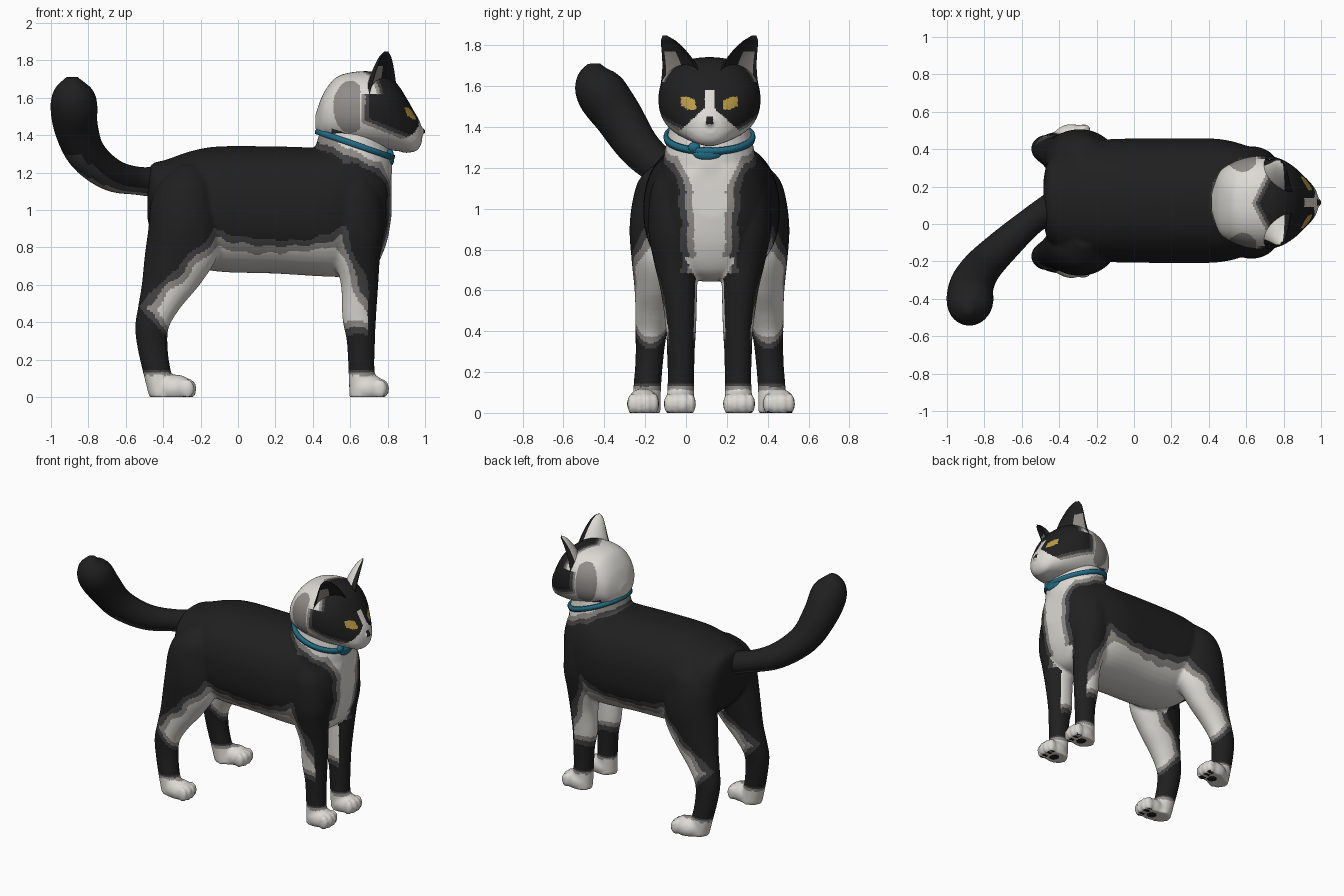
import bpy, bmesh, math
from mathutils import Vector

if "Cube" in bpy.data.objects:
    bpy.data.objects.remove(bpy.data.objects["Cube"])

# ---- flat colours
COLOURS = [("black fur", (0.014, 0.014, 0.014)), ("charcoal fur", (0.055, 0.053, 0.056)),
           ("grey fur", (0.28, 0.265, 0.25)), ("white fur", (0.72, 0.70, 0.66)),
           ("teal collar", (0.015, 0.15, 0.24)), ("amber eye", (0.50, 0.33, 0.06))]
BLACK, CHARCOAL, GREY, WHITE, TEAL, AMBER = range(6)
MATS = []
for name, c in COLOURS:
    m = bpy.data.materials.new(name)
    m.diffuse_color = (*c, 1)
    m.use_nodes = True
    m.node_tree.nodes["Principled BSDF"].inputs["Base Color"].default_value = m.diffuse_color
    MATS.append(m)
YC = 0.115          # the cat's own centre plane
X, Y, Z = Vector((1, 0, 0)), Vector((0, 1, 0)), Vector((0, 0, 1))


def resample(rows, n=5):
    """Catmull-Rom interpolation of ring rows."""
    out = []
    for i in range(len(rows) - 1):
        a, b, c, d = (rows[max(i - 1, 0)], rows[i], rows[i + 1], rows[min(i + 2, len(rows) - 1)])
        for k in range(n):
            t = k / n
            out.append([0.5 * (2 * q + (r - p) * t + (2 * p - 5 * q + 4 * r - s) * t * t
                        + (3 * q - p - 3 * r + s) * t ** 3) for p, q, r, s in zip(a, b, c, d)])
    return out + [list(rows[-1])]


def power(c, e):
    return math.copysign(abs(c) ** (2 / e), c)


def loft(bm, rows, u=None, v=None, seg=28, e=2.0):
    """Rows of (x, y, z, radius along u, radius along v); without u, v it follows the path."""
    rows = resample(rows)
    rings = []
    for i, (x, y, z, a, b) in enumerate(rows):
        uu, vv = u, v
        if u is None:
            tan = Vector(rows[min(i + 1, len(rows) - 1)][:3]) - Vector(rows[max(i - 1, 0)][:3])
            uu = tan.cross(Vector((0.6, -0.8, 0))).normalized()
            vv = tan.cross(uu).normalized()
        a, b = max(a, 0.003), max(b, 0.003)
        rings.append([bm.verts.new(Vector((x, y, z)) + uu * a * power(math.cos(w), e) + vv * b * power(math.sin(w), e))
                      for w in (2 * math.pi * (k + .5) / seg for k in range(seg))])
    for r, s in zip(rings, rings[1:]):
        for k in range(seg):
            bm.faces.new((r[k], r[(k + 1) % seg], s[(k + 1) % seg], s[k]))
    bm.faces.new(rings[0])
    bm.faces.new(rings[-1])


def ball(bm, centre, size):
    for v in bmesh.ops.create_uvsphere(bm, u_segments=20, v_segments=12, radius=1)["verts"]:
        v.co = Vector(centre) + Vector(c * s for c, s in zip(v.co, size))


def finish(bm, name, rule, voxel=0, smooth=4):
    """Make the object, fuse its pieces, then colour each face by the rule."""
    bmesh.ops.recalc_face_normals(bm, faces=bm.faces)
    me = bpy.data.meshes.new(name)
    bm.to_mesh(me)
    bm.free()
    ob = bpy.data.objects.new(name, me)
    bpy.context.collection.objects.link(ob)
    if voxel:
        r = ob.modifiers.new("fuse", 'REMESH')
        r.mode, r.voxel_size = 'VOXEL', voxel
        s = ob.modifiers.new("soften", 'SMOOTH')
        s.iterations = smooth
        ev = ob.evaluated_get(bpy.context.evaluated_depsgraph_get())
        me = bpy.data.meshes.new_from_object(ev)
        ob.modifiers.clear()
        ob.data = me
    for v in me.vertices:
        v.co.z = max(v.co.z, 0)
    me.materials.clear()
    for m in MATS:
        me.materials.append(m)
    for p in me.polygons:
        p.use_smooth = True
        p.material_index = rule(p.center, p.normal)
    return ob


def band(d, w=0.035):
    """White fading through grey bands to black with signed distance d."""
    return WHITE if d > 0 else GREY if d > -w else CHARCOAL if d > -2 * w else BLACK


# ---- body, neck, legs and paws fused into one coat
bm = bmesh.new()
trunk = [(-0.485, 1.07, .10, .11), (-0.46, 1.06, .21, .185), (-0.38, 1.03, .28, .24), (-0.25, 1.01, .315, .305),
         (-0.1, 1.005, .33, .335), (0.2, 1.0, .333, .34), (0.45, .99, .33, .345), (0.6, 1.0, .295, .355),
         (0.72, 1.0, .25, .32), (0.79, 1.04, .18, .23), (0.82, 1.09, .10, .13)]
loft(bm, [(x, 0.125, z, hy, hz) for x, z, hy, hz in trunk], Y, Z, 48, 2.3)
loft(bm, [(.62, YC, 1.0, .18, .24), (.615, YC, 1.15, .205, .245), (.615, YC, 1.26, .21, .225),
          (.615, YC, 1.36, .195, .205), (.63, YC, 1.45, .18, .19)], X, Y)
fore = [(.62, .16, 1.22, .05, .05), (.62, .155, 1.1, .14, .13), (.63, .17, .9, .15, .13), (.635, .165, .75, .125, .11),
        (.65, .15, .6, .10, .09), (.648, .14, .42, .09, .075), (.657, .14, .3, .076, .068),
        (.66, .14, .15, .07, .065), (.67, .145, 0, .075, .07)]
hind = [(-.26, .19, 1.24, .05, .05), (-.275, .205, 1.15, .14, .135), (-.29, .222, 1.04, .175, .155),
        (-.29, .24, .9, .19, .152), (-.305, .25, .75, .195, .132), (-.36, .262, .6, .155, .105), (-.42, .275, .48, .115, .088),
        (-.46, .287, .37, .09, .075), (-.455, .295, .25, .08, .068), (-.43, .305, .12, .075, .068), (-.40, .31, 0, .075, .07)]
PAWS = [(.695, .145), (-.335, .325)]
for s in (-1, 1):
    for leg in (fore, hind):
        loft(bm, [(x, YC + s * u, z, hx, hy) for x, u, z, hx, hy in leg], X, Y)
    for px, pu in PAWS:
        py = YC + s * pu + (0.015 if s > 0 and px < 0 else 0)     # one hind paw turns out
        ball(bm, (px, py, .045), (.10, .08, .075))
        for k, o in enumerate((-.055, -.02, .02, .055)):          # toes
            ball(bm, (px + (.066, .078, .078, .066)[k], py + o, .044), (.036, .023, .052))


def coat(p, n):
    u = abs(p.y - YC)
    if p.z < 0.2:                                                 # white socks with dark pads
        if p.z < 0.01 and n.z < -0.7:
            for px, pu in PAWS:
                dx, dy = p.x - px, u - pu
                if math.hypot(dx, dy) < 0.035 or (0.045 < dx < 0.085 and abs(dy) % 0.038 > 0.012):
                    return BLACK
        return band((0.115 - p.z), 0.013)
    if p.z < 0.76 and u < 0.13 and n.z < -0.3 and -0.3 < p.x < 0.8:
        return WHITE                                              # underside of the chest and belly
    wave = 0.008 * math.sin(31 * p.z + 9 * p.x) + 0.006 * math.sin(47 * p.x)
    low = 0.37 - 1.1 * (p.x + 0.36) if p.x < 0 else 0.40
    belly = min(0.765 + 0.5 * (p.x - 0.2) ** 2 - p.z, 0.7 * (0.92 + 1.0 * p.x - p.z),
                0.92 * (0.515 + 0.40 * (0.85 - p.z) - p.x), p.z - low)
    bib = min(0.075 + 0.45 * max(0, p.z - 1.08) - u, p.x - 0.55, p.z - 0.40)
    if p.z > 1.2:
        bib = min(bib, (p.x - 0.6) * 2)
    if p.z < 0.68:                                                # only the inner sides of the forelegs
        inward = n.y if p.y < YC else -n.y
        bib = min(0.12 - u, p.x - 0.5, p.z - 0.40, (inward - 0.85) * 0.3)
        if n.x > 0.45 and p.x > 0.3:
            return BLACK
    neck = p.z + 0.45 * p.x - 1.60
    return band(max(belly, bib, neck) + wave)


finish(bm, "body_and_legs", coat, 0.0115)

# ---- tail
bm = bmesh.new()
loft(bm, [(x, y, z, r, r) for x, y, z, r in [
    (-.38, .12, 1.15, .09), (-.53, .03, 1.155, .075), (-.68, -.10, 1.19, .088), (-.81, -.23, 1.30, .103),
    (-.868, -.33, 1.45, .118), (-.878, -.415, 1.57, .124), (-.886, -.445, 1.65, .095), (-.888, -.45, 1.71, .03)]])
finish(bm, "tail", lambda p, n: BLACK if n.z > -0.6 or p.z > 1.3 else GREY if n.z < -0.85 else CHARCOAL)

# ---- head
bm = bmesh.new()
skull = [(.415, 1.47, .05, .04), (.455, 1.50, .16, .12), (.52, 1.53, .21, .175), (.6, 1.535, .24, .20),
         (.7, 1.535, .25, .207), (.78, 1.525, .235, .203), (.85, 1.495, .195, .18), (.9, 1.455, .15, .145),
         (.94, 1.42, .11, .11), (.97, 1.405, .07, .072), (.985, 1.40, .03, .03)]
loft(bm, [(x, YC, z, hy, hz) for x, z, hy, hz in skull], Y, Z, 48, 2.25)
ball(bm, (.968, YC, 1.42), (.035, .028, .022))                     # nose
ball(bm, (.90, YC, 1.345), (.055, .07, .04))                       # chin
for s in (-1, 1):
    ball(bm, (.92, YC + s * .05, 1.385), (.05, .06, .045))         # whisker pads


def face(p, n):
    u = abs(p.y - YC)
    if p.x > 0.98 and u < 0.018 and p.z > 1.416:
        return BLACK                                              # nose tip
    if p.x > 0.78 and abs(u - .103) < .036 and abs(p.z - 1.517 - 0.25 * (u - .103)) < .031 - 0.25 * abs(u - .103):
        return AMBER
    if u > 0.12:
        d = math.hypot((p.x - 0.60) / 0.09, (p.z - 1.55) / 0.14)
        if d < 1 and p.x < 0.655:
            return GREY                                           # cheek patch
        if abs(p.z - 1.395 + 0.3 * (p.x - .56)) < 0.022 and 0.5 < p.x < 0.68:
            return CHARCOAL                                       # jaw stripe
    blaze = min(0.026 + 1.1 * max(0, 1.49 - p.z) - u, p.x - 0.80, 1.58 - p.z)
    back = 0.63 + (0.5 * u if p.z > 1.62 else 0.03) - p.x
    jaw = 1.49 - 0.40 * (p.x - 0.6) - p.z
    return WHITE if blaze > 0 else band(max(back, jaw), 0.02)


finish(bm, "head", face, 0.008, 3)

# ---- ears: broad dished cones turned outwards
for s, name in ((-1, "right_ear"), (1, "left_ear")):
    bm = bmesh.new()
    th, N, R, rings, tone = math.radians(36), 24, 10, [], []
    for i in range(R + 1):
        t = i / R
        c = Vector((.775 + .02 * t, .135 + .085 * t * t, 1.59 + .258 * t))
        hw, hd = .122 * (1 - t) ** 0.6 + .012, .085 * (1 - t) ** 0.6 + .012
        ring = []
        for k in range(N):
            a = 2 * math.pi * k / N
            w, d = hw * math.cos(a), hd * math.sin(a) * (-0.3 if math.sin(a) > 0 else 1)
            x, u = c.x + d * math.cos(th) - w * math.sin(th), c.y + d * math.sin(th) + w * math.cos(th)
            ring.append(bm.verts.new((x, YC + s * min(u, .25), c.z)))
        rings.append(ring)
    for i in range(R):
        for k in range(N):
            bm.faces.new((rings[i][k], rings[i][(k + 1) % N], rings[i + 1][(k + 1) % N], rings[i + 1][k]))
            a = 2 * math.pi * (k + 0.5) / N
            inner = math.sin(a) > 0 and 0.0 < math.cos(a) < 0.9 and i < 7
            tone.append(GREY if inner else WHITE if math.sin(a) < -0.55 else BLACK)
    bm.faces.new(rings[-1])
    tone.append(BLACK)
    ob = finish(bm, name, lambda p, n: BLACK)
    for p, m in zip(ob.data.polygons, tone):
        p.material_index = m

# ---- collar: tilted flat band with a small bow
bm = bmesh.new()
tilt, N = math.radians(19), 48
prof = [(-.012, -.016), (.006, -.016), (.010, 0), (.006, .016), (-.012, .016)]
loops = []
for k in range(N):
    a = 2 * math.pi * k / N
    ring = []
    for dr, dz in prof:
        x, y = (.215 + dr) * math.cos(a), (.216 + dr) * math.sin(a)
        ring.append(bm.verts.new((.625 + x * math.cos(tilt) + dz * math.sin(tilt), YC + y,
                                  1.35 - x * math.sin(tilt) + dz * math.cos(tilt))))
    loops.append(ring)
for k in range(N):
    r, q = loops[k], loops[(k + 1) % N]
    for j in range(5):
        bm.faces.new((r[j], r[(j + 1) % 5], q[(j + 1) % 5], q[j]))
finish(bm, "collar", lambda p, n: TEAL)
bm = bmesh.new()
ball(bm, (.815, YC - .01, 1.27), (.02, .07, .033))
ball(bm, (.812, YC - .075, 1.30), (.02, .03, .025))
finish(bm, "collar_bow", lambda p, n: TEAL)
